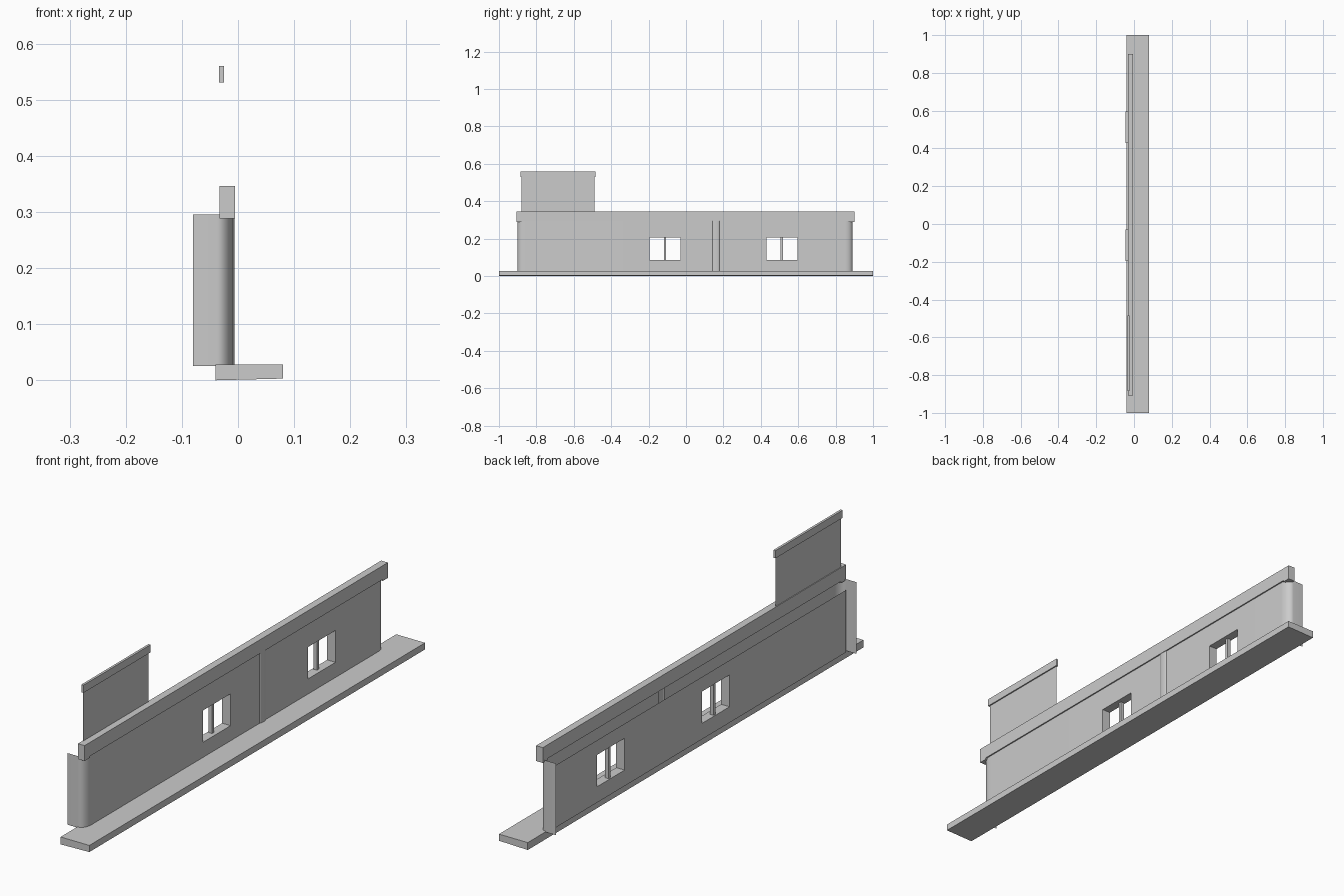
import bpy, bmesh, math

cube = bpy.data.objects.get("Cube")
if cube:
    bpy.data.objects.remove(cube, do_unlink=True)

grey = bpy.data.materials.new("light_grey")
grey.use_nodes = True
colour = (0.6, 0.6, 0.6, 1)
grey.diffuse_color = colour
grey.node_tree.nodes["Principled BSDF"].inputs["Base Color"].default_value = colour

WINDOWS = [(-0.195, -0.03), (0.43, 0.595)]
SILL, HEAD = 0.085, 0.205
FRONT, BACK = -0.01, -0.045


def finish(name, bm):
    mesh = bpy.data.meshes.new(name)
    bm.to_mesh(mesh)
    bm.free()
    mesh.materials.append(grey)
    obj = bpy.data.objects.new(name, mesh)
    bpy.context.collection.objects.link(obj)
    return obj


def box(name, x, y, z):
    bm = bmesh.new()
    bmesh.ops.create_cube(bm, size=1)
    for v in bm.verts:
        v.co = [r[0] if c < 0 else r[1] for c, r in zip(v.co, (x, y, z))]
    return finish(name, bm)


def sheet(name, path, levels):
    """Raise a plan path into a thin wall, leaving the window openings out."""
    bm = bmesh.new()
    rows = [[bm.verts.new((x, y, z)) for x, y in path] for z in levels]
    for low, high in zip(rows, rows[1:]):
        for i in range(len(path) - 1):
            mid_y = (path[i][1] + path[i + 1][1]) / 2
            mid_z = (low[0].co.z + high[0].co.z) / 2
            if SILL < mid_z < HEAD and any(a < mid_y < b for a, b in WINDOWS):
                continue
            bm.faces.new((low[i], low[i + 1], high[i + 1], high[i]))
    return finish(name, bm)


def arc(cx, cy, rx, ry, start, end, steps=10):
    angles = [math.radians(start + (end - start) * i / steps) for i in range(steps + 1)]
    return [(cx + rx * math.cos(a), cy + ry * math.sin(a)) for a in angles]


# Front wall with rounded ends, returns and a slim rounded pilaster
jambs = [[(FRONT, a), (FRONT, b)] for a, b in WINDOWS]
path = [(-0.08, -0.9)] + arc(-0.037, -0.86, 0.027, 0.04, -90, 0)
path += jambs[0] + arc(FRONT, 0.16, 0.004, 0.018, -90, 90, 8) + jambs[1]
path += arc(-0.037, 0.85, 0.027, 0.04, 0, 90) + [(-0.08, 0.89)]
wall = sheet("front_wall", path, [0.025, SILL, HEAD, 0.295])
bpy.context.view_layer.objects.active = wall
wall.select_set(True)
bpy.ops.object.shade_smooth_by_angle(angle=math.radians(30))
wall.select_set(False)

# Inner lining
lining = [(BACK, -0.89)] + [(BACK, y) for w in WINDOWS for y in w] + [(BACK, 0.87)]
sheet("inner_lining", lining, [0.025, SILL, HEAD, 0.26])

# Window reveals and mullions
for i, (a, b) in enumerate(WINDOWS, 1):
    bm = bmesh.new()
    corners = [(a, SILL), (b, SILL), (b, HEAD), (a, HEAD)]
    rings = [[bm.verts.new((x, y, z)) for y, z in corners] for x in (FRONT, BACK)]
    for j in range(4):
        k = (j + 1) % 4
        bm.faces.new((rings[0][j], rings[0][k], rings[1][k], rings[1][j]))
    finish(f"window_reveal_{i}", bm)
    mid = (a + b) / 2
    box(f"window_mullion_{i}", (-0.04, -0.025), (mid - 0.006, mid + 0.006), (SILL, HEAD))

# Pavement slab, slightly thinner towards the kerb
slab = box("pavement", (-0.04, 0.08), (-1, 1), (0, 0.028))
for v in slab.data.vertices:
    if v.co.x > 0 and v.co.z < 0.01:
        v.co.z = 0.003

# Cornice with slightly deeper ends
box("cornice", (-0.033, -0.005), (-0.875, 0.87), (0.294, 0.346))
box("cornice_right_end", (-0.033, -0.005), (-0.907, -0.875), (0.288, 0.346))
box("cornice_left_end", (-0.033, -0.005), (0.87, 0.9), (0.288, 0.346))

# Raised sign panel and its cap
sheet("parapet_panel", [(-0.03, -0.88), (-0.03, -0.49)], [0.34, 0.55])
box("parapet_cap", (-0.034, -0.025), (-0.885, -0.485), (0.531, 0.56))
